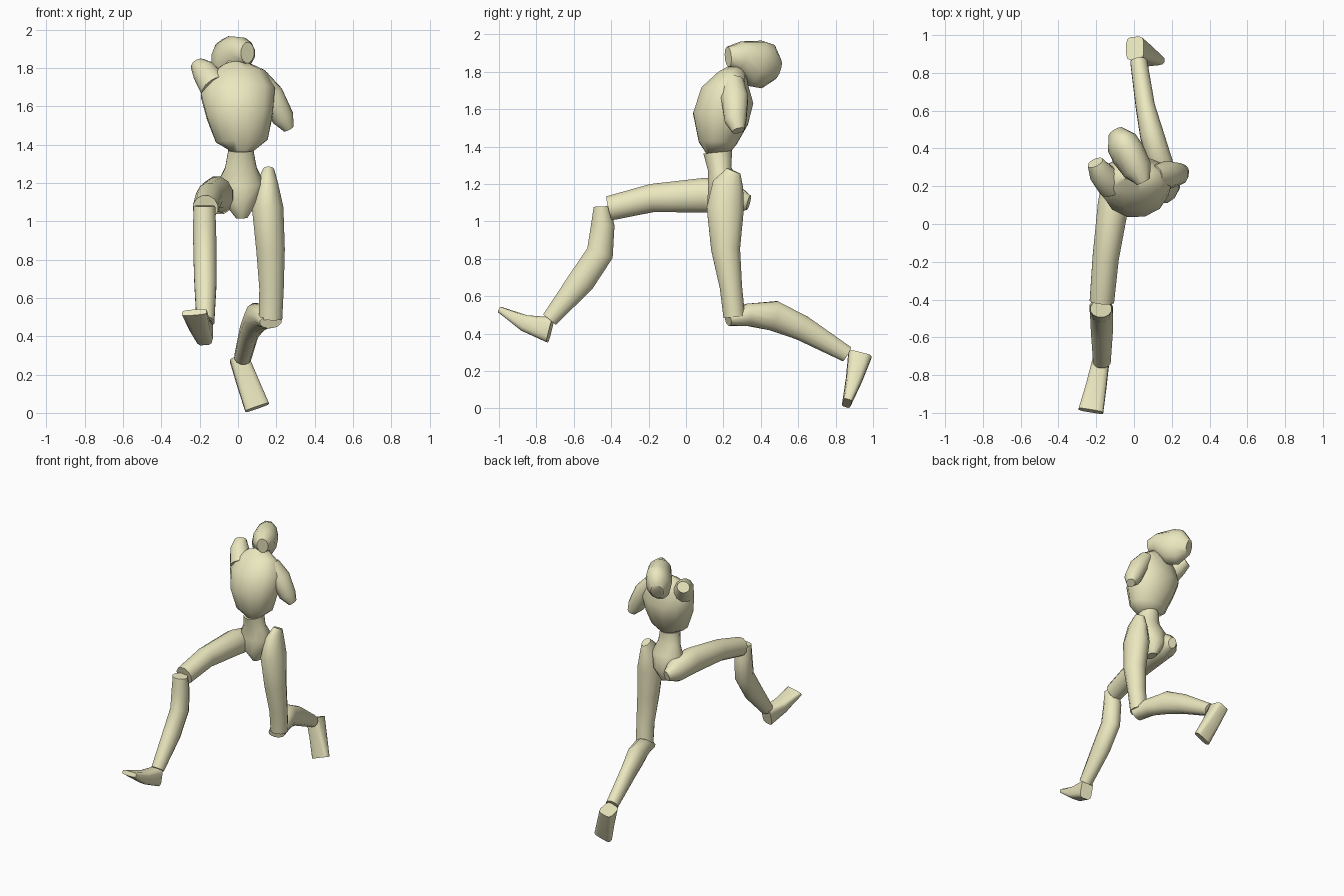
import bpy, bmesh, math
from mathutils import Vector

mat = bpy.data.materials.new("pale_yellow")
mat.diffuse_color = (0.83, 0.80, 0.52, 1)


def loft(name, rings, sides=12, power=1.0):
    """Body part from rings (x, y, z, half width, half depth) set square to the path.
    A power under 1 makes the cross-section boxier."""
    pts = [Vector(r[:3]) for r in rings]
    bm = bmesh.new()
    loops = []
    for i, r in enumerate(rings):
        t = (pts[min(i + 1, len(pts) - 1)] - pts[max(i - 1, 0)]).normalized()
        side = Vector((1, 0, 0))
        side = (side - t * side.dot(t)).normalized()
        deep = t.cross(side)
        loop = []
        for k in range(sides):
            a = 2 * math.pi * (k + 0.5) / sides
            c, s = math.cos(a), math.sin(a)
            c = math.copysign(abs(c) ** power, c)
            s = math.copysign(abs(s) ** power, s)
            loop.append(bm.verts.new(pts[i] + side * c * r[3] + deep * s * r[4]))
        loops.append(loop)
    for a, b in zip(loops, loops[1:]):
        for k in range(sides):
            j = (k + 1) % sides
            bm.faces.new((a[k], a[j], b[j], b[k]))
    bm.faces.new(loops[0][::-1])
    bm.faces.new(loops[-1])
    bmesh.ops.recalc_face_normals(bm, faces=bm.faces)
    me = bpy.data.meshes.new(name)
    bm.to_mesh(me)
    bm.free()
    me.materials.append(mat)
    ob = bpy.data.objects.new(name, me)
    bpy.context.collection.objects.link(ob)
    bpy.ops.object.select_all(action='DESELECT')
    ob.select_set(True)
    bpy.context.view_layer.objects.active = ob
    bpy.ops.object.shade_smooth_by_angle(angle=math.radians(50))
    return ob


# Head, turned and tipped back
loft("head", [(0.05, 0.225, 1.88, 0.04, 0.055), (0.02, 0.285, 1.885, 0.08, 0.08),
              (-0.03, 0.37, 1.845, 0.09, 0.13), (-0.065, 0.43, 1.83, 0.085, 0.125),
              (-0.095, 0.485, 1.81, 0.045, 0.06)])
loft("neck", [(-0.01, 0.25, 1.72, 0.07, 0.07), (-0.01, 0.31, 1.84, 0.055, 0.055)])

# Trunk
loft("chest", [(0.02, 0.175, 1.37, 0.065, 0.07), (0.02, 0.17, 1.42, 0.14, 0.105),
               (0.01, 0.185, 1.55, 0.178, 0.155), (0, 0.22, 1.67, 0.20, 0.15),
               (-0.01, 0.25, 1.76, 0.16, 0.09), (-0.02, 0.28, 1.81, 0.08, 0.05)])
loft("pelvis", [(0.015, 0.17, 1.37, 0.068, 0.08), (0.015, 0.18, 1.28, 0.085, 0.065),
                (0.015, 0.2, 1.2, 0.125, 0.085), (0.015, 0.21, 1.1, 0.09, 0.1),
                (0.02, 0.21, 1.015, 0.03, 0.05)])

# Arm stumps
loft("right_arm_stump", [(-0.12, 0.21, 1.70, 0.08, 0.08), (-0.175, 0.27, 1.78, 0.065, 0.07),
                         (-0.205, 0.325, 1.815, 0.045, 0.04)])
loft("left_arm_stump", [(0.11, 0.25, 1.75, 0.05, 0.06), (0.175, 0.26, 1.66, 0.065, 0.075),
                        (0.235, 0.265, 1.54, 0.06, 0.06), (0.265, 0.28, 1.485, 0.03, 0.035)])

# Right leg, striding forward
loft("right_thigh", [(-0.07, 0.335, 1.10, 0.03, 0.04), (-0.09, 0.26, 1.12, 0.075, 0.085),
                     (-0.11, 0.1, 1.14, 0.085, 0.096), (-0.15, -0.18, 1.125, 0.072, 0.078),
                     (-0.17, -0.41, 1.07, 0.067, 0.068)])
loft("right_shin", [(-0.175, -0.45, 1.08, 0.058, 0.045), (-0.175, -0.445, 0.98, 0.062, 0.065),
                    (-0.172, -0.46, 0.83, 0.063, 0.075), (-0.17, -0.56, 0.68, 0.06, 0.075),
                    (-0.17, -0.73, 0.475, 0.048, 0.045)])
loft("right_foot", [(-0.175, -0.725, 0.42, 0.045, 0.07), (-0.2, -0.86, 0.455, 0.055, 0.045),
                    (-0.228, -0.99, 0.525, 0.067, 0.017)], power=0.5)

# Left leg, trailing behind
loft("left_thigh", [(0.16, 0.255, 1.27, 0.03, 0.04), (0.155, 0.225, 1.2, 0.055, 0.085),
                    (0.155, 0.21, 1.07, 0.085, 0.103), (0.17, 0.212, 0.85, 0.077, 0.08),
                    (0.175, 0.24, 0.65, 0.066, 0.062), (0.17, 0.258, 0.49, 0.063, 0.06)])
loft("left_shin", [(0.17, 0.225, 0.475, 0.06, 0.035), (0.14, 0.33, 0.50, 0.066, 0.062),
                   (0.095, 0.47, 0.495, 0.065, 0.083), (0.06, 0.62, 0.43, 0.052, 0.07),
                   (0.025, 0.86, 0.29, 0.046, 0.045)])
loft("left_foot", [(0.005, 0.93, 0.285, 0.05, 0.064), (0.05, 0.9, 0.16, 0.058, 0.045),
                   (0.1, 0.86, 0.028, 0.066, 0.024)], power=0.5)
